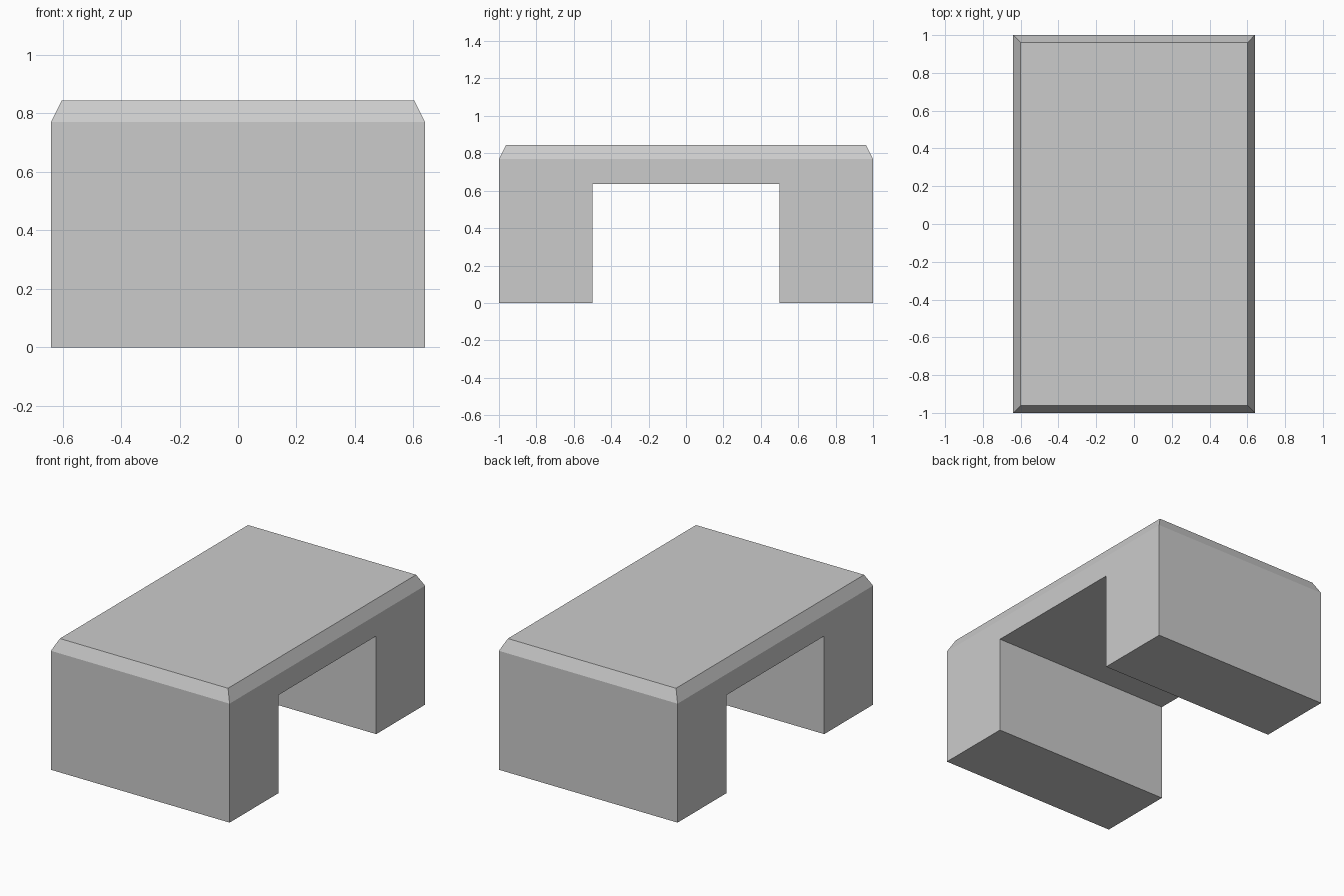
import bpy, bmesh
from mathutils import Vector

if "Cube" in bpy.data.objects:
    bpy.data.objects.remove(bpy.data.objects["Cube"])

HALF_X, HALF_Y = 0.64, 1.0
GAP_Y, GAP_Z = 0.5, 0.635
EDGE_Z, TOP_Z, INSET = 0.77, 0.845, 0.038

bm = bmesh.new()

# Arch profile in the y-z plane, extruded across the width
profile = [(-HALF_Y, 0), (-GAP_Y, 0), (-GAP_Y, GAP_Z), (GAP_Y, GAP_Z),
           (GAP_Y, 0), (HALF_Y, 0), (HALF_Y, EDGE_Z), (-HALF_Y, EDGE_Z)]
side = bm.faces.new([bm.verts.new((-HALF_X, y, z)) for y, z in profile])
ext = bmesh.ops.extrude_face_region(bm, geom=[side], use_keep_orig=True)
bmesh.ops.translate(bm, vec=(2 * HALF_X, 0, 0),
                    verts=[v for v in ext["geom"] if isinstance(v, bmesh.types.BMVert)])
bmesh.ops.recalc_face_normals(bm, faces=bm.faces[:])

# Sloped rim: raise the top face and pull it inwards
top = max(bm.faces, key=lambda f: f.calc_center_median().z)
top = bmesh.ops.extrude_discrete_faces(bm, faces=[top])["faces"][0]
for v in top.verts:
    v.co = Vector((v.co.x * (1 - INSET / HALF_X), v.co.y * (1 - INSET / HALF_Y), TOP_Z))
bmesh.ops.recalc_face_normals(bm, faces=bm.faces[:])

mesh = bpy.data.meshes.new("arch_block")
bm.to_mesh(mesh)
bm.free()
bpy.context.collection.objects.link(bpy.data.objects.new("arch_block", mesh))
